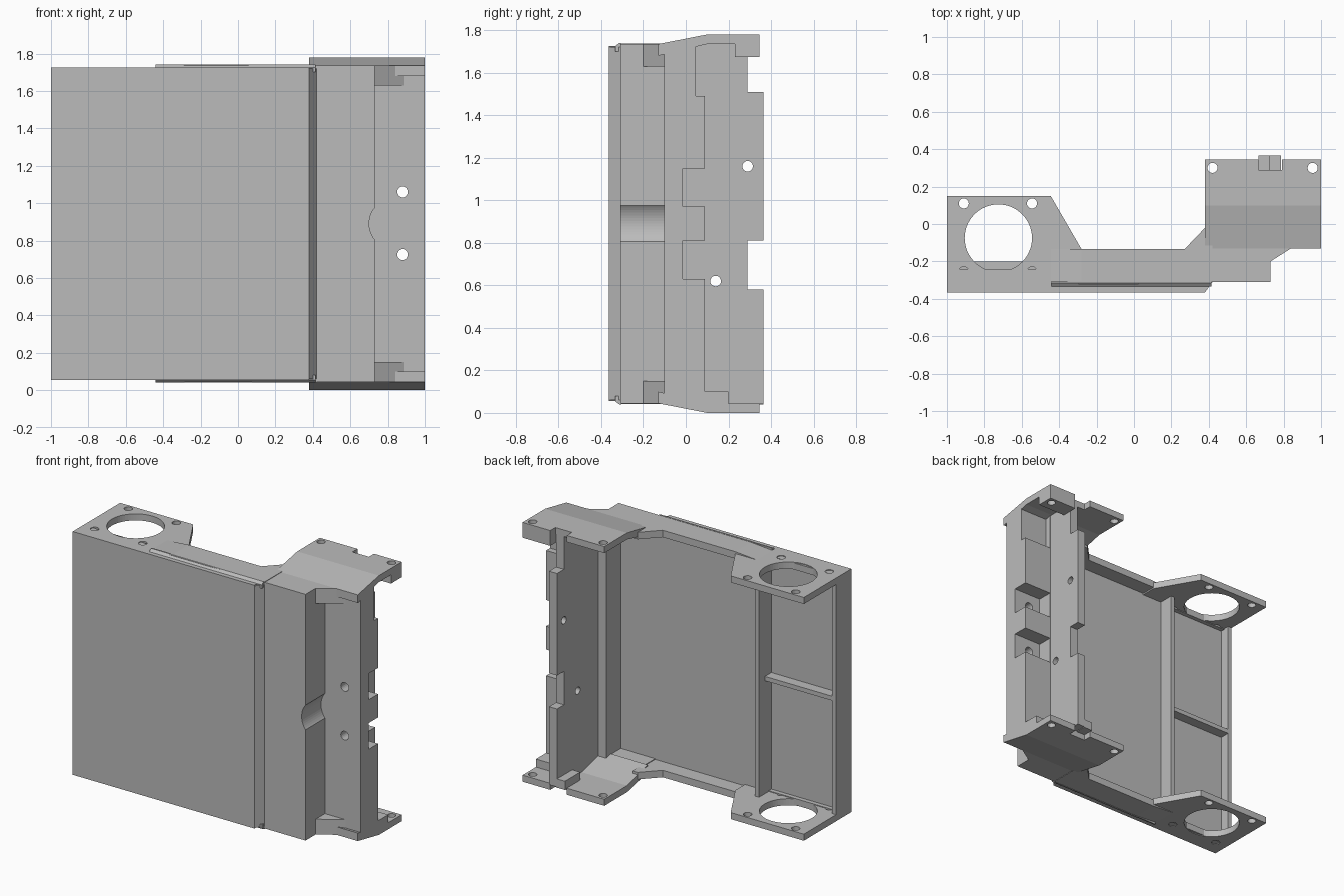
import bpy, bmesh, math

if "Cube" in bpy.data.objects:
    bpy.data.objects.remove(bpy.data.objects["Cube"])

MID = 0.89  # mirror height
mat = bpy.data.materials.new("plain grey")
mat.diffuse_color = (0.5, 0.5, 0.5, 1)
mat.use_nodes = True
mat.node_tree.nodes["Principled BSDF"].inputs["Base Color"].default_value = mat.diffuse_color


def prism(name, pts, axis, lo, hi, mirror=False):
    """Extrude a 2D profile along an axis; optionally repeat it mirrored in z."""
    place = {'x': lambda a, b, c: (c, a, b),
             'y': lambda a, b, c: (a, c, b),
             'z': lambda a, b, c: (a, b, c)}[axis]
    bm = bmesh.new()
    for flip in ([False, True] if mirror else [False]):
        rings = []
        for c in (lo, hi):
            ring = []
            for a, b in pts:
                x, y, z = place(a, b, c)
                ring.append(bm.verts.new((x, y, 2 * MID - z if flip else z)))
            rings.append(ring)
        bm.faces.new(rings[0])
        bm.faces.new(rings[1])
        n = len(pts)
        for i in range(n):
            j = (i + 1) % n
            bm.faces.new((rings[0][i], rings[0][j], rings[1][j], rings[1][i]))
    bmesh.ops.recalc_face_normals(bm, faces=bm.faces)
    me = bpy.data.meshes.new(name)
    bm.to_mesh(me)
    bm.free()
    me.materials.append(mat)
    ob = bpy.data.objects.new(name, me)
    bpy.context.collection.objects.link(ob)
    return ob


def box(name, x0, x1, y0, y1, z0, z1, mirror=False):
    return prism(name, [(x0, y0), (x1, y0), (x1, y1), (x0, y1)], 'z', z0, z1, mirror)


def rod(a, b, r, axis, lo, hi, n=32):
    pts = [(a + r * math.cos(2 * math.pi * i / n), b + r * math.sin(2 * math.pi * i / n))
           for i in range(n)]
    return prism("cutter", pts, axis, lo, hi)


def cut(ob, *cutters):
    for c in cutters:
        c.hide_render = True
        m = ob.modifiers.new("cut", 'BOOLEAN')
        m.operation = 'DIFFERENCE'
        m.solver = 'EXACT'
        m.object = c
        bpy.context.view_layer.objects.active = ob
        bpy.ops.object.modifier_apply(modifier=m.name)
        bpy.data.objects.remove(c)


# Large front panel with a shallow compartment on the left
panel = prism("front_panel", [(-1, -.365), (.38, -.365), (.42, -.31), (.42, -.24), (-1, -.24)],
              'z', .06, 1.72)
cut(panel, box("cutter", -.97, -.46, -.27, -.2, .105, 1.675))
box("left_side_wall", -1, -.97, -.365, -.2, .06, 1.72)
box("divider", -.46, -.43, -.27, -.135, .07, 1.71)
box("compartment_bar", -.975, -.455, -.28, -.2, .875, .905)

# Left end plates with fan opening and screw holes
left = prism("fan_plates", [(-1, -.365), (-.28, -.365), (-.28, -.135), (-.445, .15), (-1, .15)],
             'z', 1.68, 1.725, True)
cut(left, rod(-.725, -.075, .18, 'z', -.1, 2, 64),
    *[rod(x, y, .027, 'z', -.1, 2, 20) for x in (-.91, -.545) for y in (-.255, .11)])

# Middle rails joining both ends, with a raised strip along the front
prism("rail_ramp", [(-.445, 1.69), (-.445, 1.725), (-.28, 1.738), (.0, 1.738), (.0, 1.69)],
      'y', -.32, -.135, True)
prism("middle_rails", [(0, -.32), (.42, -.31), (.42, -.02), (.38, -.02), (.27, -.135), (0, -.135)],
      'z', 1.69, 1.738, True)
box("panel_end_fill", -.3, .38, -.365, -.3, 1.69, 1.725, True)
prism("raised_strip", [(-.335, 1.70), (-.335, 1.725), (-.315, 1.74), (-.305, 1.74), (-.305, 1.70)],
      'x', -.44, .415, True)

# Right end plates, sloping up towards the back
right = prism("right_end_plates", [(-.13, 1.68), (-.13, 1.735), (.1, 1.78), (.345, 1.78),
                                   (.345, 1.735), (.1, 1.735)], 'x', .38, 1, True)
cut(right, box("cutter", .665, .79, .29, .4, -.1, 2),
    *[rod(x, .3, .027, 'z', -.1, 2, 20) for x in (.42, .955)])
box("front_corner_plates", .40, .73, -.31, -.12, 1.685, 1.735, True)
rim = box("top_rim", .79, 1, .23, .345, 1.675, 1.74)
cut(rim, rod(.955, .3, .027, 'z', 1.6, 1.8, 20))
box("bottom_rim", .78, 1, .08, .2, .04, .1)
box("bottom_stop", .665, .73, .2, .365, .04, .1)

# Right front corner wall with a rounded cable dip
corner = prism("corner_wall", [(.40, -.31), (.73, -.31), (.73, -.08), (.665, -.08),
                               (.665, -.24), (.40, -.24)], 'z', .045, 1.735)
cut(corner, rod(.835, .89, .135, 'y', -.4, -.1, 64))

# Inner side wall with tabs along the back edge and two cross holes
wall = prism("tabbed_wall", [(-.1, .045), (.365, .045), (.365, .58), (.29, .58), (.29, .81),
                             (.365, .81), (.365, 1.51), (.29, 1.51), (.29, 1.735), (-.1, 1.735)],
             'x', .725, .785)
cut(wall, rod(.29, 1.16, .025, 'x', .6, .9, 20), rod(.14, .62, .025, 'x', .6, .9, 20))

# Mounting block with pockets behind its two screw holes
block = box("mounting_block", .78, 1, -.1, .09, .04, 1.74)
cut(block,
    box("cutter", .79, 1.1, -.015, .2, .63, .81),
    box("cutter", .79, 1.1, -.015, .2, .97, 1.15),
    box("cutter", .79, 1.1, .048, .2, 1.49, 1.735),
    rod(.88, .725, .03, 'y', -.3, .3, 20), rod(.88, 1.06, .03, 'y', -.3, .3, 20))

# Small gussets between corner wall and mounting block
prism("gussets", [(.725, -.2), (.73, -.2), (.84, -.13), (.89, -.098), (.725, -.098)],
      'z', 1.63, 1.735, True)
